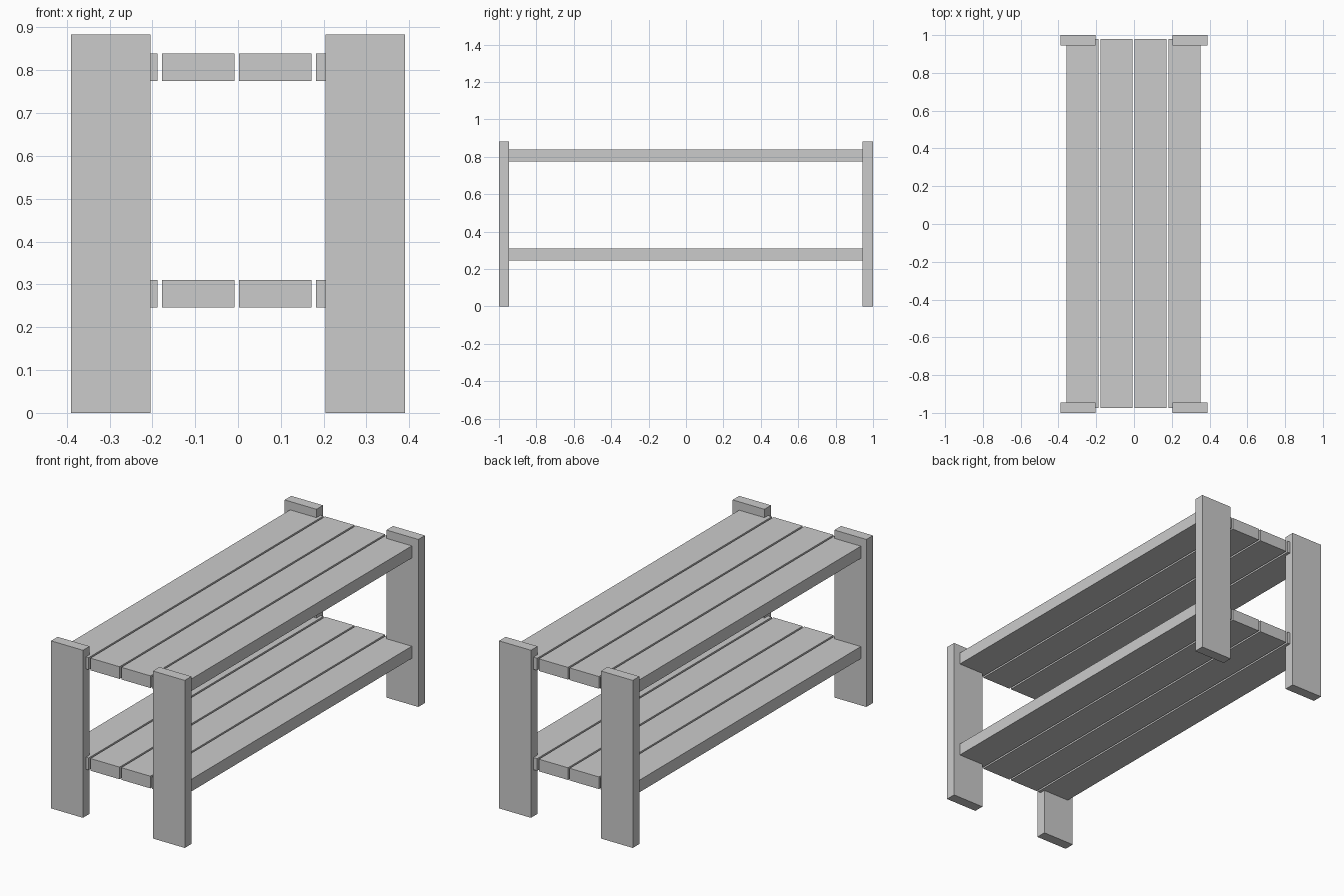
import bpy

cube = bpy.data.objects.get("Cube")
if cube:
    bpy.data.objects.remove(cube, do_unlink=True)

# Plain grey for every board
grey = bpy.data.materials.new("plain_grey")
grey.use_nodes = True
colour = (0.6, 0.6, 0.6, 1)
grey.diffuse_color = colour
grey.node_tree.nodes["Principled BSDF"].inputs["Base Color"].default_value = colour


def board(name, low, high):
    """Box spanning two opposite corners."""
    centre = [(a + b) / 2 for a, b in zip(low, high)]
    bpy.ops.mesh.primitive_cube_add(size=1, location=centre)
    obj = bpy.context.object
    obj.name = name
    obj.scale = [b - a for a, b in zip(low, high)]
    bpy.ops.object.transform_apply(location=False, rotation=False, scale=True)
    obj.data.materials.append(grey)
    return obj


# Four flat upright legs
LEG_IN, LEG_OUT, LEG_HEIGHT = 0.204, 0.39, 0.883
for side, x in (("right", -LEG_OUT), ("left", LEG_IN)):
    for end, y in (("front", -1.0), ("back", 0.945)):
        board(f"{end}_{side}_leg", (x, y, 0),
              (x + LEG_OUT - LEG_IN, y + 0.055, LEG_HEIGHT))

# Two shelves of four planks, let into the legs at the outer edges
PLANK_WIDTH, PITCH, THICKNESS = 0.17, 0.18, 0.064
for shelf, z in (("lower", 0.246), ("upper", 0.775)):
    for i in range(4):
        x = -0.358 + i * PITCH
        board(f"{shelf}_shelf_plank_{i + 1}", (x, -0.975, z),
              (x + PLANK_WIDTH, 0.98, z + THICKNESS))
